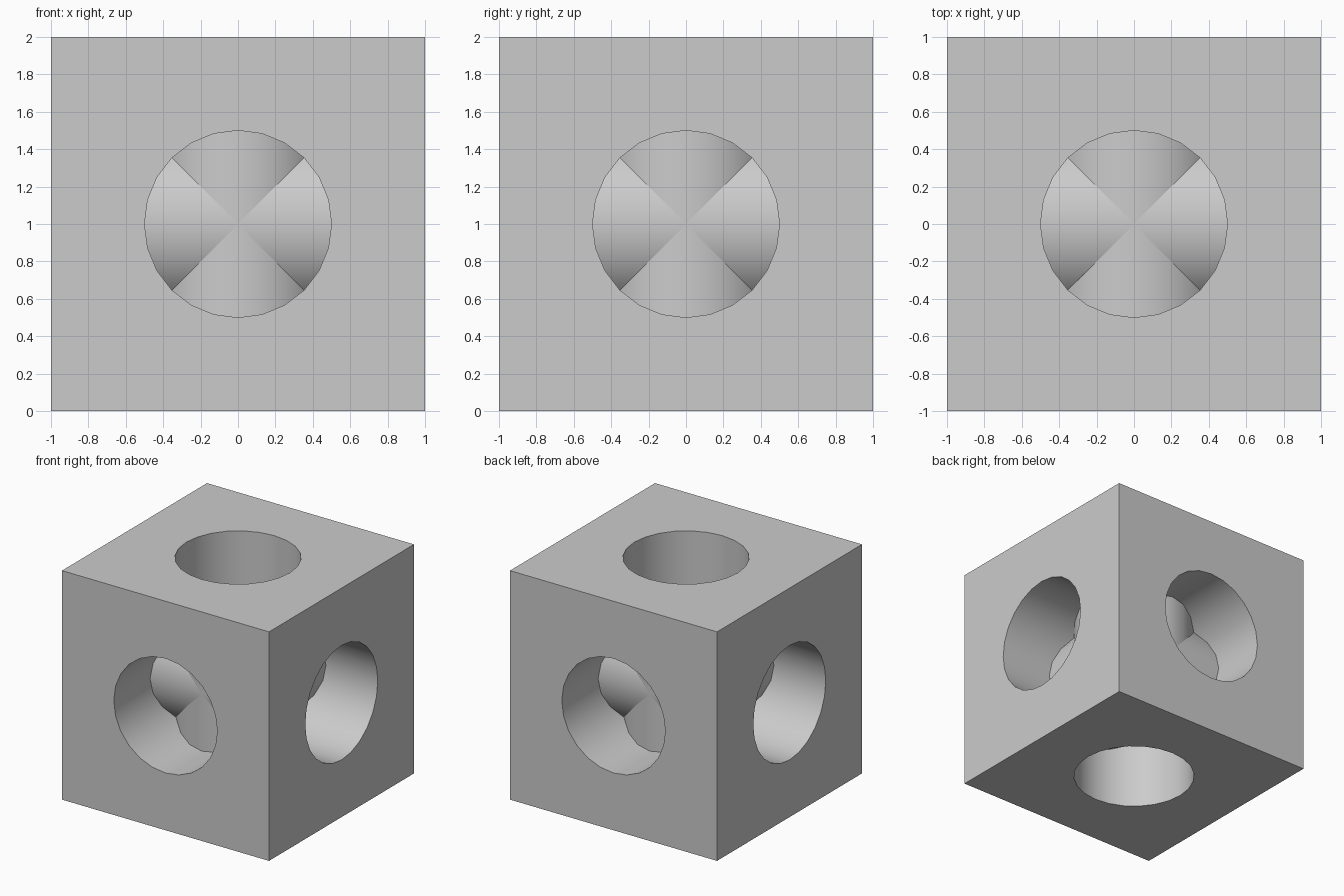
import bpy, bmesh, math
from mathutils import Vector

if "Cube" in bpy.data.objects:
    bpy.data.objects.remove(bpy.data.objects["Cube"])

SIDES, RADIUS = 24, 0.5
bm = bmesh.new()


def loop(axis, depth, square):
    """Ring of vertices around an axis, either round or pushed out to the cube edge."""
    verts = []
    for i in range(SIDES):
        a = 2 * math.pi * i / SIDES
        u, v = math.cos(a), math.sin(a)
        s = 1 / max(abs(u), abs(v)) if square else RADIUS
        co = [0, 0, 0]
        co[axis], co[(axis + 1) % 3], co[(axis + 2) % 3] = depth, u * s, v * s
        verts.append(bm.verts.new(Vector(co) + Vector((0, 0, 1))))
    return verts


def bridge(a, b):
    for i in range(SIDES):
        j = (i + 1) % SIDES
        bm.faces.new((a[i], a[j], b[j], b[i]))


# Each axis: two pierced cube faces joined by an uncut tube;
# the three tubes cross each other in the middle
for axis in range(3):
    loops = [loop(axis, -1, True), loop(axis, -1, False),
             loop(axis, 1, False), loop(axis, 1, True)]
    for a, b in zip(loops, loops[1:]):
        bridge(a, b)

# Weld the cube edges
bmesh.ops.remove_doubles(bm, verts=bm.verts[:], dist=1e-4)
bmesh.ops.recalc_face_normals(bm, faces=bm.faces[:])

mesh = bpy.data.meshes.new("pierced_cube")
bm.to_mesh(mesh)
bm.free()
cube = bpy.data.objects.new("pierced_cube", mesh)
bpy.context.collection.objects.link(cube)
bpy.context.view_layer.objects.active = cube
cube.select_set(True)
bpy.ops.object.shade_smooth_by_angle(angle=math.radians(30))
